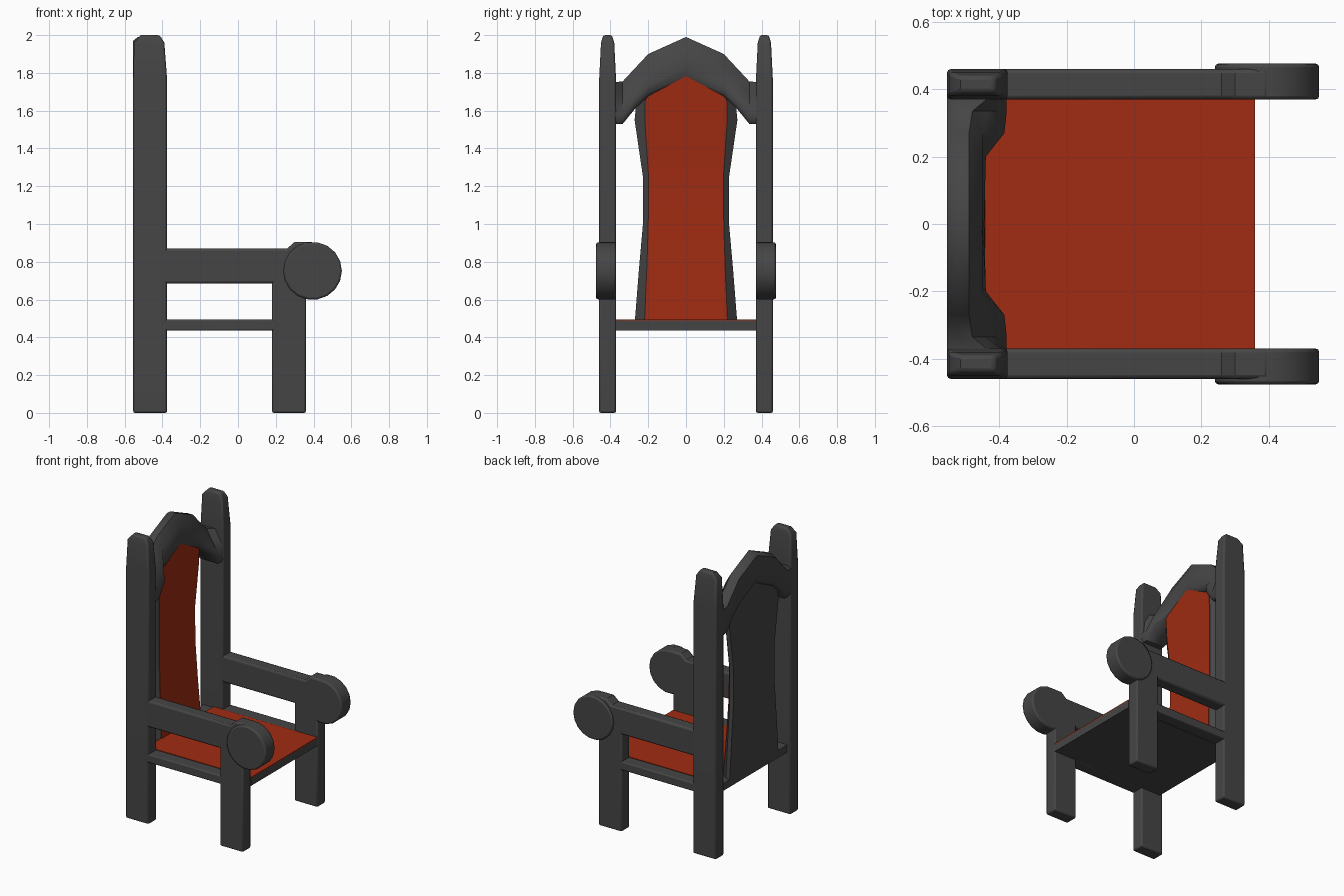
import bpy, bmesh, math

if "Cube" in bpy.data.objects:
    bpy.data.objects.remove(bpy.data.objects["Cube"])

def material(name, rgb):
    m = bpy.data.materials.new(name)
    m.diffuse_color = (*rgb, 1)
    m.use_nodes = True
    m.node_tree.nodes["Principled BSDF"].inputs["Base Color"].default_value = m.diffuse_color
    return m

DARK = material("dark_wood", (0.06, 0.06, 0.06))
RED = material("red_cushion", (0.35, 0.025, 0.006))

def loft(name, rings, mat=DARK, bevel=0.0, mirror=False, angle=40):
    """Skin a list of equal-length closed rings and cap both ends."""
    bm = bmesh.new()
    vr = [[bm.verts.new(p) for p in r] for r in rings]
    n = len(vr[0])
    for a, b in zip(vr, vr[1:]):
        for i in range(n):
            j = (i + 1) % n
            bm.faces.new((a[i], a[j], b[j], b[i]))
    bm.faces.new(vr[0][::-1])
    bm.faces.new(vr[-1])
    bmesh.ops.recalc_face_normals(bm, faces=bm.faces)
    me = bpy.data.meshes.new(name)
    bm.to_mesh(me)
    bm.free()
    ob = bpy.data.objects.new(name, me)
    bpy.context.collection.objects.link(ob)
    me.materials.append(mat)
    bpy.ops.object.select_all(action='DESELECT')
    bpy.context.view_layer.objects.active = ob
    ob.select_set(True)
    bpy.ops.object.shade_smooth_by_angle(angle=math.radians(angle))
    if bevel:
        b = ob.modifiers.new("soft_edges", 'BEVEL')
        b.width, b.segments = bevel, 2
        b.limit_method, b.angle_limit = 'ANGLE', math.radians(50)
    if mirror:
        m = ob.modifiers.new("mirror", 'MIRROR')
        m.use_axis = (False, True, False)
        m.use_clip = False
    return ob

def rect(x0, x1, y0, y1, z):
    return [(x0, y0, z), (x1, y0, z), (x1, y1, z), (x0, y1, z)]

def box(name, x, y, z, **kw):
    return loft(name, [rect(*x, *y, z[0]), rect(*x, *y, z[1])], **kw)

def side_prism(name, outline, y0, y1, **kw):
    return loft(name, [[(x, y, z) for x, z in outline] for y in (y0, y1)], **kw)

# Tall rear posts with tapered tips
loft("back_post", [rect(-.555, -.375, .37, .46, 0),
                   rect(-.555, -.375, .37, .46, 1.76),
                   rect(-.55, -.39, .38, .45, 1.96),
                   rect(-.515, -.415, .392, .438, 2.0)], bevel=.01, mirror=True)

# Front legs, armrests and side rails
box("front_leg", (.18, .36), (.37, .46), (0, .75), bevel=.01, mirror=True)
side_prism("armrest", [(-.42, .685), (.36, .685), (.4, .75), (.4, .905), (.3, .905),
                       (.26, .87), (-.42, .87)], .37, .46, bevel=.012, mirror=True)
box("side_rail", (-.42, .22), (.37, .46), (.435, .495), bevel=.008, mirror=True)

# Round armrest ends
disc = [(.395 + .155 * math.cos(math.tau * i / 18),
         .752 + .153 * math.sin(math.tau * i / 18)) for i in range(18)]
side_prism("armrest_scroll", disc, .37, .476, bevel=.01, mirror=True)

# Seat slab with red top
box("seat", (-.53, .36), (-.372, .372), (.435, .488))
box("seat_cushion", (-.45, .36), (-.37, .37), (.488, .495), mat=RED)

# Backrest: waisted plate, sloping rim and red front (z, rear half width, front half width, front x)
rows = [(.47, .272, .22, -.445), (.75, .25, .208, -.462), (1.0, .228, .2, -.475),
        (1.25, .228, .198, -.478), (1.55, .272, .218, -.462), (1.68, .26, .215, -.455),
        (1.82, .08, .05, -.452)]
loft("backrest_plate", [[(-.53, -w, z), (-.5, -w, z), (f, -v, z),
                         (f, v, z), (-.5, w, z), (-.53, w, z)]
                        for z, w, v, f in rows], angle=30)
loft("backrest_cushion", [[(f - .01, -v, z), (f + .004, -v, z), (f + .004, v, z), (f - .01, v, z)]
                          for z, w, v, f in rows], mat=RED, angle=30)

# Arched crest with forward lugs at both ends (y, bottom, top, lower front x, upper front x)
half = [(.385, 1.53, 1.75, -.378, -.38), (.335, 1.53, 1.755, -.378, -.44),
        (.27, 1.61, 1.825, -.385, -.45), (.2, 1.675, 1.9, -.44, -.45),
        (0, 1.77, 1.99, -.445, -.45)]
stations = [(-y, *r) for y, *r in half] + half[-2::-1]
loft("crest", [[(-.555, y, b + .03), (-.53, y, b), (lo - .012, y, b), (lo, y, b + .02),
                (lo, y, b + .06), (up, y, t - .07), (up - .04, y, t), (-.53, y, t),
                (-.555, y, t - .02)] for y, b, t, lo, up in stations], angle=50)
